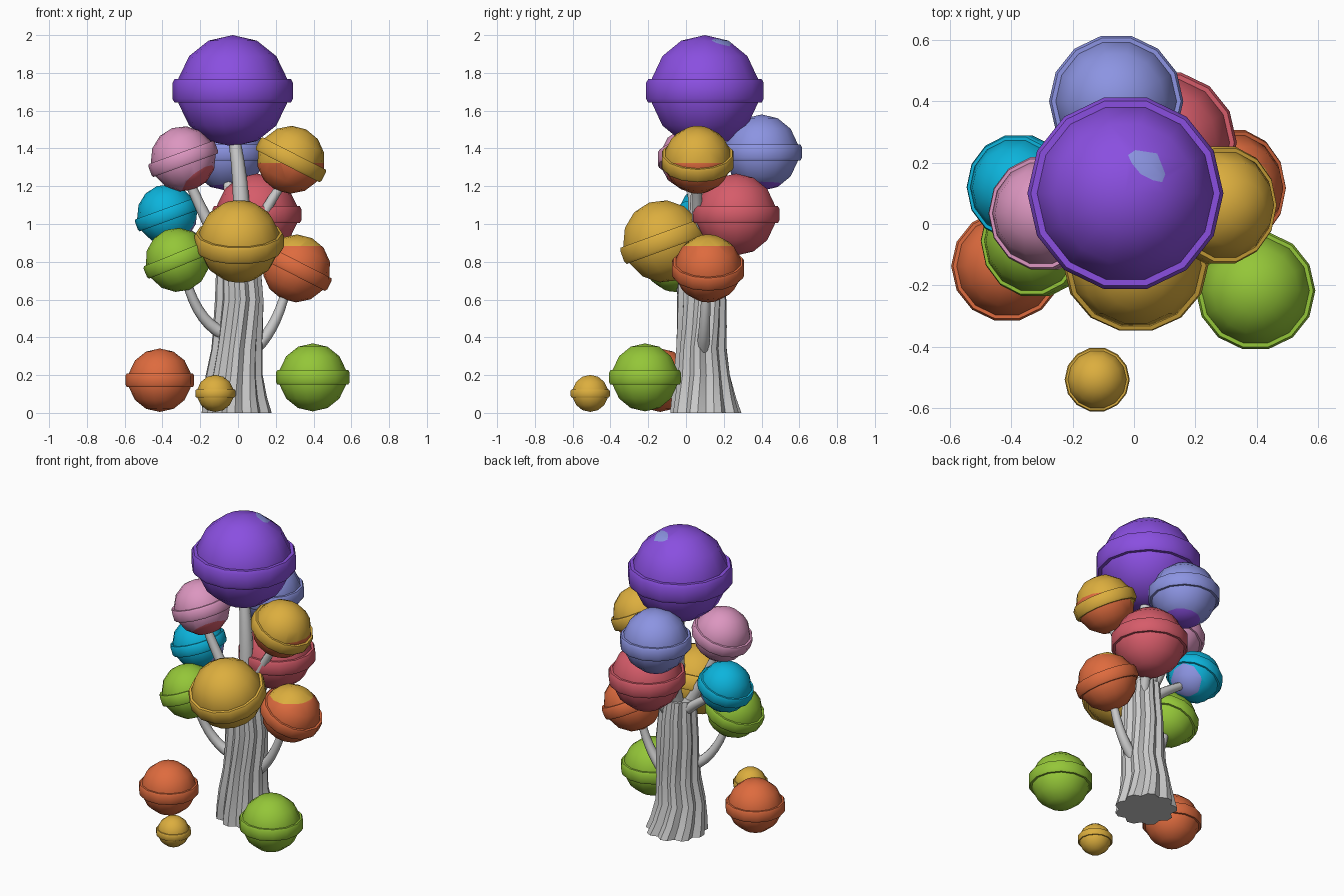
import bpy, bmesh, math
from mathutils import Vector

if "Cube" in bpy.data.objects:
    bpy.data.objects.remove(bpy.data.objects["Cube"])

# ---- colours -------------------------------------------------------------
def linear(h):
    out = []
    for i in (0, 2, 4):
        c = int(h[i:i + 2], 16) / 255
        out.append(c / 12.92 if c <= 0.04045 else ((c + 0.055) / 1.055) ** 2.4)
    return (*out, 1)

MATS = {}
for name, code in dict(purple="8a4fe0", periwinkle="8c94e2", pink="dc96c0", yellow="dcae3e",
                       orange="de6b3e", red="d65c6a", cyan="0cb4dc", green="94c638",
                       bark_grey="cccccc").items():
    MATS[name] = bpy.data.materials.new(name)
    MATS[name].diffuse_color = linear(code)

# ---- helpers -------------------------------------------------------------
def finish(name, bm, colours, angle=32):
    bmesh.ops.recalc_face_normals(bm, faces=bm.faces)
    me = bpy.data.meshes.new(name)
    bm.to_mesh(me)
    bm.free()
    for c in colours:
        me.materials.append(MATS[c])
    ob = bpy.data.objects.new(name, me)
    bpy.context.collection.objects.link(ob)
    bpy.ops.object.select_all(action='DESELECT')
    ob.select_set(True)
    bpy.context.view_layer.objects.active = ob
    bpy.ops.object.shade_smooth_by_angle(angle=math.radians(angle))
    return ob

def skin(bm, rings, caps=True):
    """Join a list of equal point rings into a closed skin."""
    rows = [[bm.verts.new(p) for p in r] for r in rings]
    n = len(rows[0])
    for a, b in zip(rows, rows[1:]):
        for i in range(n):
            j = (i + 1) % n
            bm.faces.new((a[i], a[j], b[j], b[i]))
    if caps:
        bm.faces.new(rows[0][::-1])
        bm.faces.new(rows[-1])
    return rows

SIDES, ROWS = 14, 7
def circle(r, z):
    return [Vector((r * math.cos(2 * math.pi * i / SIDES), r * math.sin(2 * math.pi * i / SIDES), z))
            for i in range(SIDES)]

# collar round the middle of each ball: radius, height (for a unit ball)
COLLAR = [(.93, -.21), (1.045, -.21), (1.083, -.14), (1.083, .14), (1.045, .21), (.93, .21)]

def candy(name, colour, centre, r, lean=(0, 0), tilt=0, patch=None):
    """Ball with a collar; lean/tilt give its axis. patch = (direction, cut, colour)."""
    t = math.radians(tilt)
    axis = Vector((math.sin(t) * lean[0], math.sin(t) * lean[1], math.cos(t)))
    rot = Vector((0, 0, 1)).rotation_difference(axis)
    bm = bmesh.new()
    rings = [circle(math.sin(math.pi * k / ROWS), -math.cos(math.pi * k / ROWS)) for k in range(1, ROWS)]
    rows = skin(bm, rings, caps=False)
    for row, z in ((rows[0], -1), (rows[-1], 1)):
        pole = bm.verts.new((0, 0, z))
        for i in range(SIDES):
            bm.faces.new((row[i], row[(i + 1) % SIDES], pole))
    bmesh.ops.rotate(bm, verts=bm.verts, matrix=rot.to_matrix())
    colours = [colour]
    if patch:                              # second colour beyond a cutting plane
        d = Vector(patch[0]).normalized()
        bmesh.ops.bisect_plane(bm, geom=bm.verts[:] + bm.edges[:] + bm.faces[:],
                               plane_co=d * patch[1], plane_no=d)
        for f in bm.faces:
            f.material_index = int(f.calc_center_median().dot(d) > patch[1])
        colours.append(patch[2])
    loops = [[rot @ p for p in circle(cr, cz)] for cr, cz in COLLAR]
    skin(bm, loops + [loops[0]], caps=False)
    bmesh.ops.remove_doubles(bm, verts=bm.verts, dist=1e-5)
    for v in bm.verts:
        v.co = v.co * r + Vector(centre)
    finish(name, bm, colours)

def branch(name, a, b, c, r0, r1, steps=8, sides=8):
    """Tapered tube along a quadratic curve from a to c, pulled towards b."""
    a, b, c = Vector(a), Vector(b), Vector(c)
    rings = []
    for k in range(steps + 1):
        t = k / steps
        p = a * (1 - t) ** 2 + b * 2 * t * (1 - t) + c * t * t
        q = Vector((0, 0, 1)).rotation_difference((b - a) * (1 - t) + (c - b) * t)
        r = r0 + (r1 - r0) * t
        rings.append([p + q @ Vector((r * math.cos(2 * math.pi * i / sides),
                                      r * math.sin(2 * math.pi * i / sides), 0)) for i in range(sides)])
    bm = bmesh.new()
    skin(bm, rings)
    finish(name, bm, ["bark_grey"], 50)

# ---- trunk: lobed section, flared foot, wavering twist ---------------------
TRUNK = [  # z, centre x, centre y, radius, twist in degrees
    (0, -.005, .105, .185, 0), (.08, -.015, .095, .168, 4), (.2, -.02, .085, .148, 10),
    (.34, -.005, .083, .133, 9), (.46, .0, .085, .13, 14), (.6, .005, .083, .128, 20),
    (.75, .002, .08, .118, 17), (.87, .0, .08, .105, 20)]
LOBES = 9
rings = []
for z, cx, cy, r, tw in TRUNK:
    ring = []
    for i in range(LOBES * 3):
        a = 2 * math.pi * i / (LOBES * 3) + math.radians(tw)
        rr = r * (.87 if i % 3 == 0 else 1.02)
        ring.append((cx + rr * math.cos(a), cy + rr * math.sin(a), z))
    rings.append(ring)
bm = bmesh.new()
skin(bm, rings)
finish("trunk", bm, ["bark_grey"], 28)

# ---- branches ----------------------------------------------------------------
branch("top_stem", (.01, .07, .8), (.04, .05, 1.15), (-.03, .1, 1.5), .055, .03)
branch("pink_branch", (-.04, .06, .8), (-.14, .05, .95), (-.27, .03, 1.25), .04, .025)
branch("upper_yellow_branch", (.04, .06, .8), (.08, .06, 1.0), (.26, .06, 1.25), .035, .022)
branch("cyan_branch", (-.05, .1, .78), (-.14, .11, .88), (-.35, .12, 1.0), .035, .022)
branch("periwinkle_branch", (-.02, .11, .8), (-.03, .15, 1.05), (-.06, .38, 1.3), .04, .025)
branch("red_branch", (.03, .12, .75), (.06, .18, .85), (.1, .25, 1.0), .035, .025)
branch("front_branch", (0, .03, .7), (0, -.05, .75), (0, -.1, .88), .035, .025)
branch("left_low_branch", (-.08, .04, .42), (-.24, .0, .5), (-.29, -.05, .78), .034, .022)
branch("right_low_branch", (.09, .09, .34), (.22, .1, .46), (.27, .11, .72), .034, .022)

# ---- candy balls on the tree ---------------------------------------------------
candy("crown_ball", "purple", (-.028, .1, 1.705), .295, patch=((.27, .339, .901), .963, "periwinkle"))
candy("back_upper_ball", "periwinkle", (-.058, .4, 1.378), .202, patch=((.1, 0, -1), .82, "purple"))
candy("left_upper_ball", "pink", (-.29, .035, 1.345), .173, (-1, 0), 20, ((.6, -.3, -.75), .78, "red"))
candy("right_upper_ball", "yellow", (.28, .062, 1.34), .18, (1, 0), 27, ((0, 0, -1), .1, "orange"))
candy("back_ball", "red", (.1, .265, 1.05), .217)
candy("left_middle_ball", "cyan", (-.375, .12, 1.05), .16, (-1, 0), 20, ((.8, .3, -.6), .76, "periwinkle"))
candy("left_low_ball", "green", (-.32, -.055, .81), .17, (-1, 0), 22)
candy("front_ball", "yellow", (.006, -.12, .908), .219, (0, -1), 20)
candy("right_low_ball", "orange", (.31, .117, .765), .18, (1, 0), 27, ((0, 0, 1), .66, "yellow"))

# ---- fallen balls on the ground ---------------------------------------------------
candy("ground_orange_ball", "orange", (-.414, -.137, .173), .168)
candy("ground_green_ball", "green", (.396, -.217, .188), .18)
candy("ground_yellow_ball", "yellow", (-.12, -.507, .103), .098)

for m in bpy.data.materials:
    if m.users and not m.is_grease_pencil:
        m.use_nodes = True
        m.node_tree.nodes["Principled BSDF"].inputs["Base Color"].default_value = m.diffuse_color
